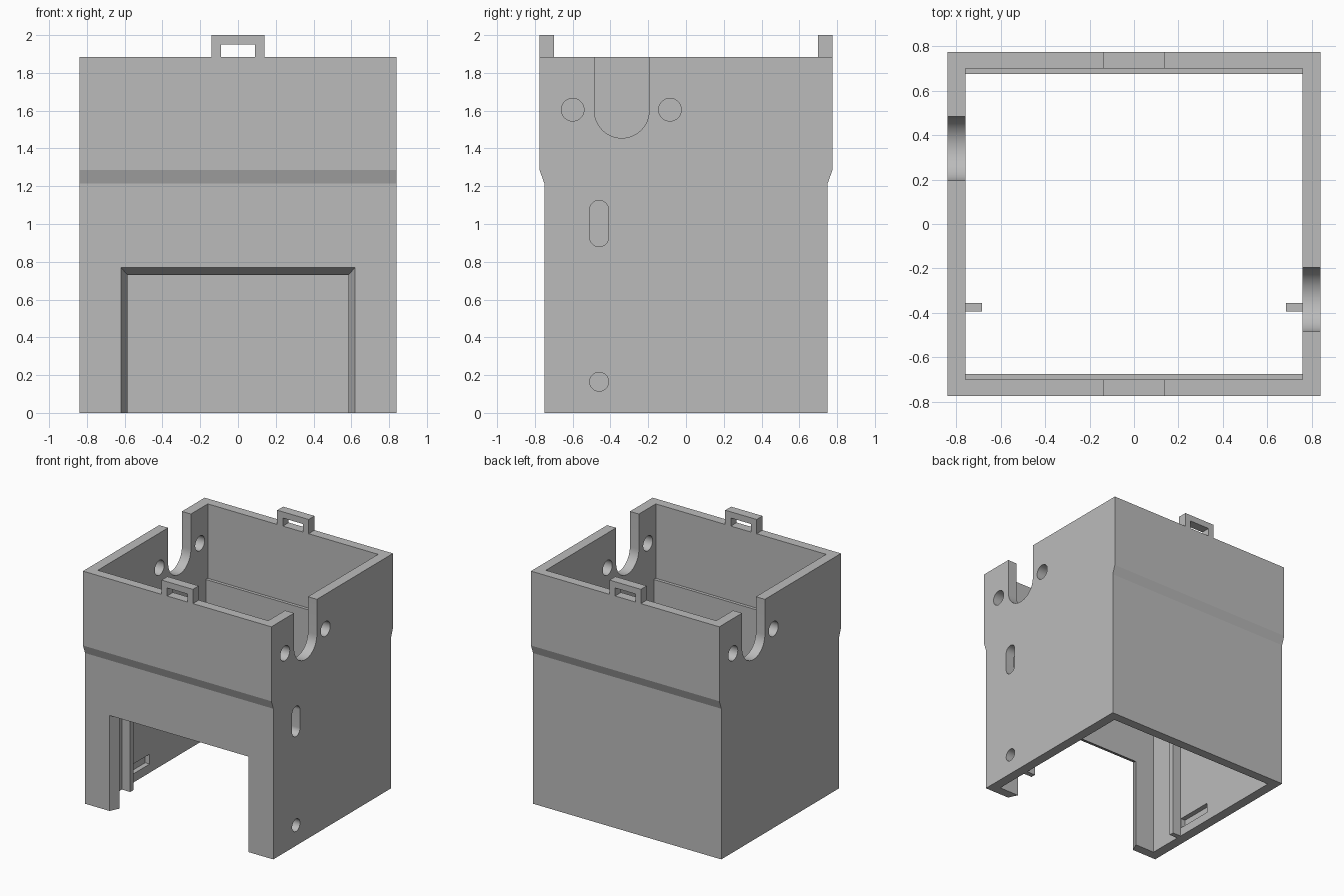
import bpy, bmesh, math

if "Cube" in bpy.data.objects:
    bpy.data.objects.remove(bpy.data.objects["Cube"])

grey = bpy.data.materials.new("grey plastic")
grey.diffuse_color = (0.5, 0.5, 0.5, 1)
grey.use_nodes = True
grey.node_tree.nodes["Principled BSDF"].inputs["Base Color"].default_value = grey.diffuse_color


def loft(name, ring_a, ring_b):
    """Closed solid between two matching rings of points."""
    bm = bmesh.new()
    a = [bm.verts.new(p) for p in ring_a]
    b = [bm.verts.new(p) for p in ring_b]
    bm.faces.new(a)
    bm.faces.new(b)
    n = len(a)
    for i in range(n):
        j = (i + 1) % n
        bm.faces.new((a[i], a[j], b[j], b[i]))
    bmesh.ops.recalc_face_normals(bm, faces=bm.faces)
    mesh = bpy.data.meshes.new(name)
    bm.to_mesh(mesh)
    bm.free()
    mesh.materials.append(grey)
    obj = bpy.data.objects.new(name, mesh)
    bpy.context.collection.objects.link(obj)
    return obj


def prism(name, yz, x0, x1):
    """Side profile (y, z) extruded along x."""
    return loft(name, [(x0, y, z) for y, z in yz], [(x1, y, z) for y, z in yz])


def box(name, x0, x1, y0, y1, z0, z1):
    return prism(name, [(y0, z0), (y1, z0), (y1, z1), (y0, z1)], x0, x1)


def capsule(y, z0, z1, r, steps=24):
    """Upright slot outline; a circle when z0 equals z1."""
    pts = [(y + r * math.cos(t), z0 + r * math.sin(t))
           for t in (math.pi + math.pi * i / steps for i in range(steps + 1))]
    top = [(y + r * math.cos(t), z1 + r * math.sin(t))
           for t in (math.pi * i / steps for i in range(steps + 1))]
    return pts + (top[1:-1] if z0 == z1 else top)


def cut(target, cutter):
    cutter.hide_render = True
    mod = target.modifiers.new("cut", 'BOOLEAN')
    mod.operation = 'DIFFERENCE'
    mod.solver = 'EXACT'
    mod.object = cutter
    bpy.context.view_layer.objects.active = target
    bpy.ops.object.modifier_apply(modifier=mod.name)
    bpy.data.objects.remove(cutter)


def mirrored(half):
    return half + [(-y, z) for y, z in reversed(half)]


# Housing shell: wider upper part, open at top and bottom
TOP = 1.885
housing = prism("housing", mirrored([(0.75, 0), (0.75, 1.215), (0.775, 1.285), (0.775, TOP)]),
                -0.84, 0.84)
cut(housing, prism("cavity", mirrored([(0.675, -0.1), (0.675, 1.285), (0.70, 1.285), (0.70, 2.1)]),
                   -0.76, 0.76))

# Front opening, narrowing through the wall
def opening_ring(y):
    k = (y + 0.75) / 0.075
    w, h = 0.62 - 0.035 * k, 0.77 - 0.04 * k
    return [(-w, y, -0.1), (w, y, -0.1), (w, y, h), (-w, y, h)]

cut(housing, loft("front_opening", opening_ring(-0.80), opening_ring(-0.62)))

# Side cable notches and screw holes, turned half round between the sides
for s in (1, -1):
    x0, x1 = sorted((s * 0.72, s * 0.9))
    cut(housing, prism("cable_notch", capsule(-0.34 * s, 1.60, 2.2, 0.145), x0, x1))
    for y in (-0.60, -0.085):
        cut(housing, prism("screw_hole", capsule(y * s, 1.605, 1.605, 0.06), x0, x1))

# Right side long slot and small hole
cut(housing, prism("long_slot", capsule(-0.46, 0.93, 1.075, 0.05), 0.72, 0.9))
cut(housing, prism("small_hole", capsule(-0.46, 0.165, 0.165, 0.05), 0.72, 0.9))

# Shallow recesses and upright ribs on the inner side walls
for s, side in ((1, "right"), (-1, "left")):
    x0, x1 = sorted((s * 0.72, s * 0.80))
    cut(housing, box("recess", x0, x1, -0.35, -0.04, 0.07, 0.15))
    x0, x1 = sorted((s * 0.685, s * 0.765))
    box(side + "_rib", x0, x1, -0.395, -0.355, 0, 1.2)

# Strap loops on the front and back rim
for s, side in ((1, "back"), (-1, "front")):
    y0, y1 = sorted((s * 0.70, s * 0.775))
    arch = [(-0.14, TOP), (-0.14, 2.0), (0.14, 2.0), (0.14, TOP),
            (0.09, TOP), (0.09, 1.95), (-0.09, 1.95), (-0.09, TOP)]
    loft(side + "_loop", [(x, y0, z) for x, z in arch], [(x, y1, z) for x, z in arch])

# Smooth round holes, crisp edges
bpy.ops.object.select_all(action='DESELECT')
housing.select_set(True)
bpy.context.view_layer.objects.active = housing
bpy.ops.object.shade_smooth_by_angle(angle=math.radians(15))
